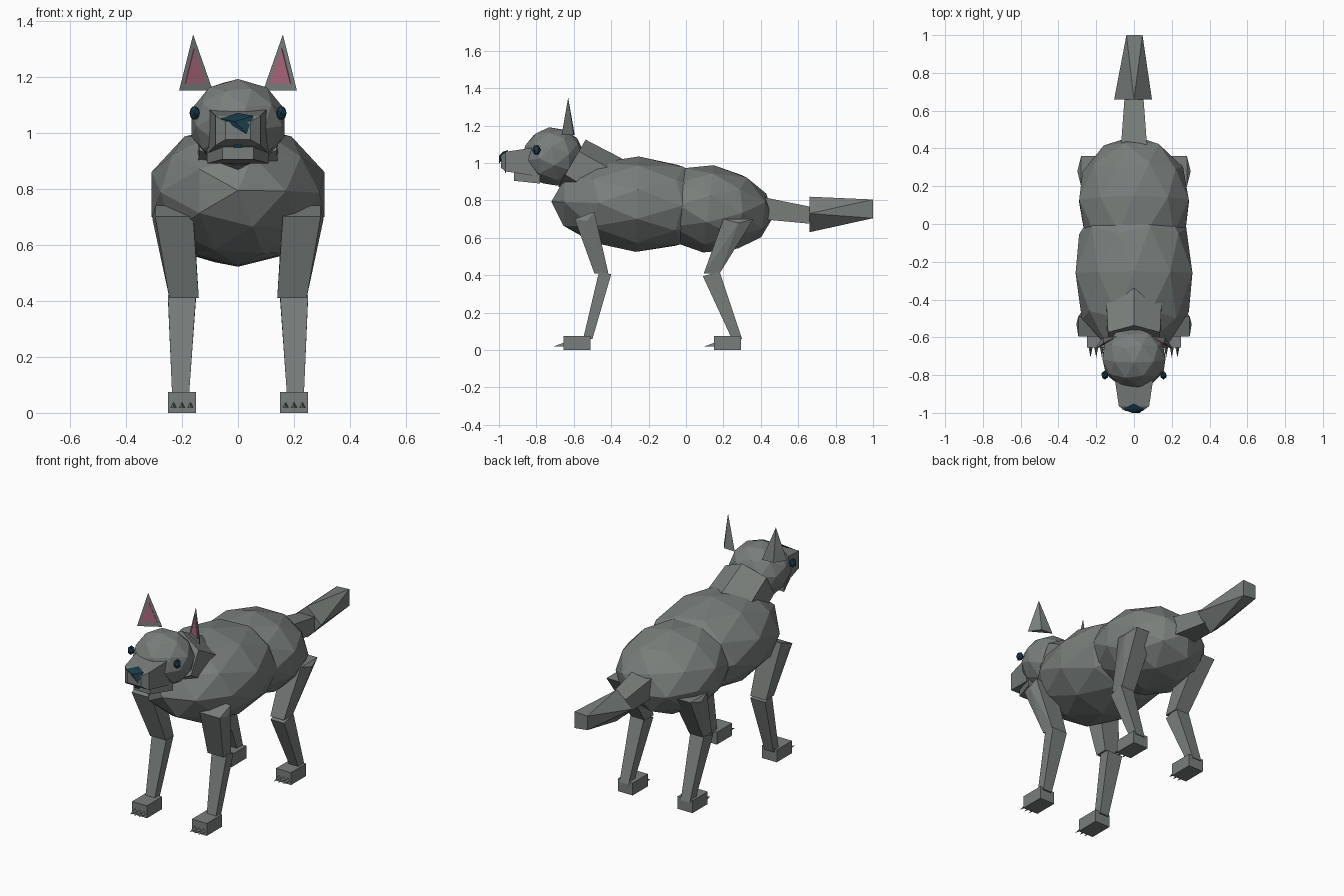
import bpy, bmesh
from mathutils import Matrix, Vector

if "Cube" in bpy.data.objects:
    bpy.data.objects.remove(bpy.data.objects["Cube"])


def material(name, rgb):
    m = bpy.data.materials.new(name)
    m.diffuse_color = (*rgb, 1)
    m.use_nodes = True
    m.node_tree.nodes["Principled BSDF"].inputs["Base Color"].default_value = m.diffuse_color
    return m


FUR = material("grey_fur", (0.19, 0.21, 0.20))
PINK = material("ear_pink", (0.40, 0.135, 0.20))
DARK = material("dark_teal", (0.010, 0.045, 0.065))


def finish(name, bm, mat):
    bmesh.ops.recalc_face_normals(bm, faces=bm.faces)
    me = bpy.data.meshes.new(name)
    bm.to_mesh(me)
    bm.free()
    me.materials.append(mat)
    ob = bpy.data.objects.new(name, me)
    bpy.context.collection.objects.link(ob)
    return ob


def ball(name, centre, radii, mat=FUR, tilt=0.0, detail=2):
    """Faceted ellipsoid with its pole along y, tilted about x."""
    bm = bmesh.new()
    bmesh.ops.create_icosphere(bm, subdivisions=detail, radius=1)
    m = (Matrix.Translation(centre) @ Matrix.Rotation(tilt, 4, 'X')
         @ Matrix.Diagonal((*radii, 1)) @ Matrix.Rotation(1.5708, 4, 'X'))
    bmesh.ops.transform(bm, matrix=m, verts=bm.verts)
    return finish(name, bm, mat)


def hull(name, pts, mat=FUR):
    """Convex faceted part around a few points."""
    bm = bmesh.new()
    vs = [bm.verts.new(p) for p in pts]
    res = bmesh.ops.convex_hull(bm, input=vs)
    bmesh.ops.delete(bm, geom=list({g for g in res["geom_interior"] if isinstance(g, bmesh.types.BMVert)}),
                     context='VERTS')
    bmesh.ops.dissolve_limit(bm, angle_limit=0.02, verts=bm.verts, edges=bm.edges)
    return finish(name, bm, mat)


def rect(x0, x1, y0, y1, z, s=1, dz=0.0):
    """Horizontal four-corner section; dz lifts the rear edge."""
    return [(s * x, y, z + (dz if y == y1 else 0)) for x in (x0, x1) for y in (y0, y1)]


def wall(hx, y, z0, z1):
    """Upright four-corner section facing the front."""
    return [(x, y, z) for x in (-hx, hx) for z in (z0, z1)]


# Torso
ball("chest", (0, -0.26, 0.78), (0.325, 0.46, 0.255), tilt=-0.03)
ball("hips", (0, 0.12, 0.755), (0.305, 0.35, 0.235), tilt=-0.12)

# Neck: six-sided, rising from the shoulders to the head
neck = []
for y, z, r in ((-0.42, 0.89, 0.155), (-0.61, 1.00, 0.145)):
    for i in range(6):
        off = Matrix.Rotation(i * 1.0472, 3, 'Y') @ Vector((0, 0, r))
        off = Matrix.Rotation(-0.53, 3, 'X') @ off
        neck.append(Vector((off.x * 1.1, y + off.y, z + off.z)))
hull("neck", neck)

# Head, muzzle, jaw and nose
ball("head", (0, -0.71, 1.035), (0.175, 0.165, 0.158), tilt=0.15)
hull("muzzle", wall(0.105, -0.80, 0.93, 1.085) + wall(0.08, -0.965, 0.955, 1.06)
     + wall(0.045, -0.99, 0.975, 1.04))
hull("lower_jaw", wall(0.11, -0.78, 0.89, 0.96) + wall(0.055, -0.92, 0.905, 0.95))
hull("nose", [(-0.065, -0.98, 1.05), (0.055, -0.98, 1.06), (0.03, -1.0, 0.995),
              (-0.01, -1.0, 1.04), (0, -0.95, 1.07)], DARK)
hull("mouth", wall(0.015, -0.968, 0.945, 0.955) + wall(0.015, -0.962, 0.95, 0.96), DARK)

# Tail: thin root and thicker tapering brush
hull("tail_root", wall(0.07, 0.40, 0.70, 0.82) + wall(0.05, 0.67, 0.675, 0.765))
hull("tail_brush", [(0, 0.66, 0.82), (-0.105, 0.66, 0.73), (0.095, 0.66, 0.73), (0, 0.66, 0.63),
                    (-0.04, 1.0, 0.80), (0.045, 1.0, 0.805), (-0.04, 1.0, 0.715), (0.045, 1.0, 0.705)])

for s, side in ((-1, "left_"), (1, "right_")):
    # Eyes
    ball(side + "eye", (s * 0.155, -0.80, 1.07), (0.02, 0.024, 0.028), DARK, detail=1)

    # Ears: flat triangles turned inward, with a pink inner plate
    outer, inner = Vector((0.21, -0.665, 1.15)), Vector((0.09, -0.595, 1.15))
    tip, back = Vector((0.16, -0.63, 1.35)), Vector((0.165, -0.60, 1.15))
    flip = Matrix.Diagonal((s, 1, 1))
    hull(side + "ear", [flip @ p for p in (outer, inner, tip, back)])
    mid = (outer + inner + tip) / 3
    normal = (inner - outer).cross(tip - outer).normalized()
    if normal.y > 0:
        normal = -normal
    plate = [mid + (p - mid) * 0.63 + normal * d for p in (outer, inner, tip) for d in (-0.002, 0.004)]
    hull(side + "inner_ear", [flip @ p for p in plate], PINK)

    # Legs
    hull(side + "front_upper_leg", rect(0.16, 0.295, -0.595, -0.49, 0.70, s, 0.04)
         + rect(0.14, 0.245, -0.49, -0.415, 0.41, s) + [(s * 0.305, -0.53, 0.69)])
    hull(side + "front_lower_leg", rect(0.15, 0.25, -0.465, -0.40, 0.42, s, -0.015)
         + rect(0.175, 0.235, -0.55, -0.50, 0.06, s))
    hull(side + "hind_upper_leg", rect(0.16, 0.28, 0.20, 0.36, 0.70, s)
         + rect(0.15, 0.24, 0.095, 0.18, 0.41, s) + [(s * 0.30, 0.28, 0.68)])
    hull(side + "hind_lower_leg", rect(0.155, 0.245, 0.09, 0.18, 0.395, s, 0.025)
         + rect(0.175, 0.235, 0.245, 0.30, 0.06, s))

    # Paws with three claws each
    for part, y in (("front_", -0.655), ("hind_", 0.15)):
        hull(side + part + "paw", rect(0.15, 0.25, y, y + 0.145, 0, s)
             + rect(0.15, 0.25, y, y + 0.145, 0.075, s))
        for i, x in enumerate((0.17, 0.20, 0.23)):
            hull(f"{side}{part}claw_{i + 1}",
                 [(s * (x - 0.012), y + 0.01, 0.02), (s * (x + 0.012), y + 0.01, 0.02),
                  (s * x, y + 0.01, 0.042), (s * x, y - 0.052, 0.02)])
